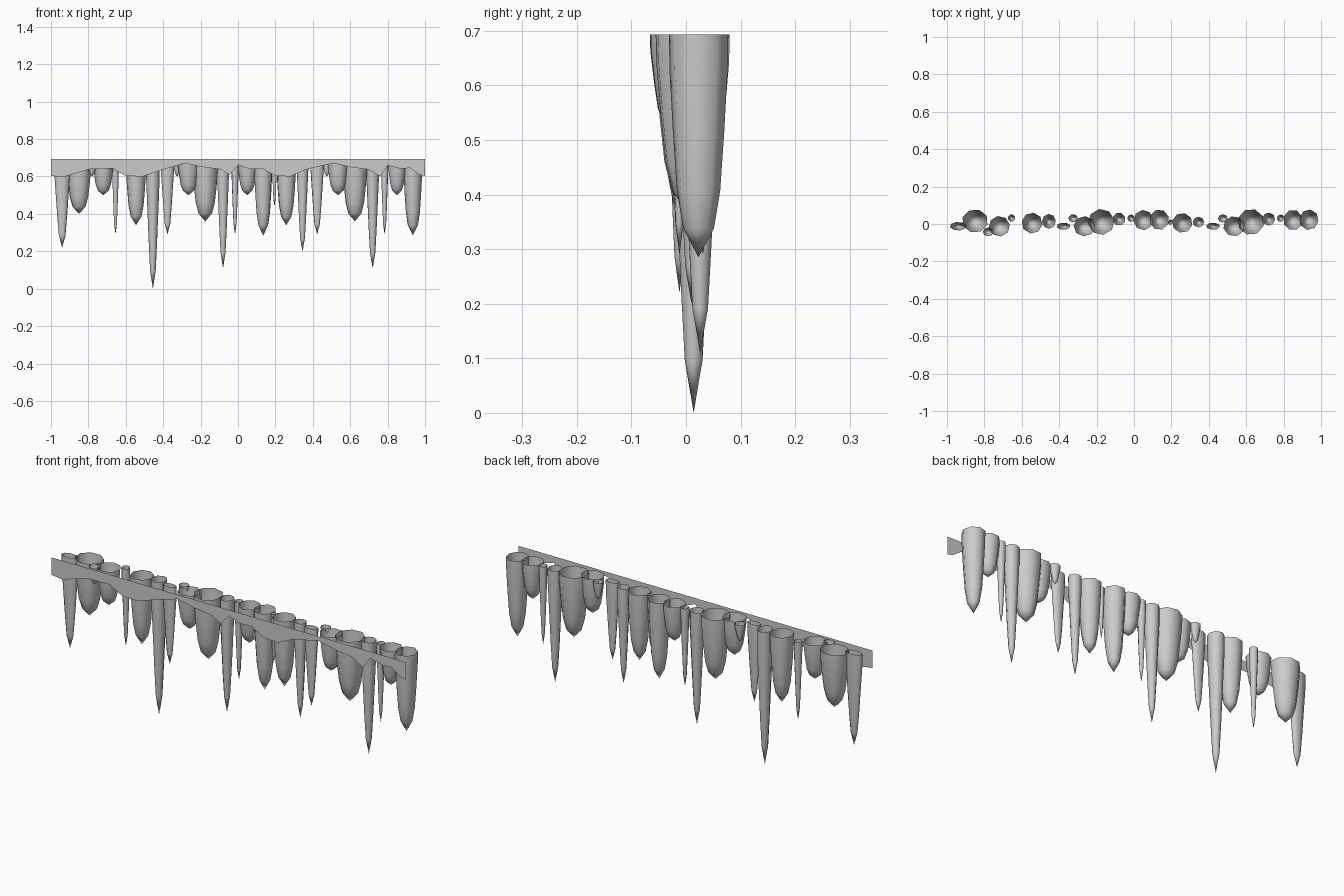
import bpy, math

TOP = 0.693
SIDES = 8
# relative depth, relative radius for slender and for stout icicles
SLIM = [(0, 1), (.13, .99), (.4, .79), (.65, .6), (.86, .41), (1, 0)]
STOUT = [(0, 1), (.16, .98), (.45, .86), (.7, .73), (.87, .52), (1, 0)]


def mesh_object(name, verts, faces):
    mesh = bpy.data.meshes.new(name)
    mesh.from_pydata(verts, [], faces)
    mesh.update()
    obj = bpy.data.objects.new(name, mesh)
    bpy.context.collection.objects.link(obj)
    return obj


def icicle(i, x, y, rx, ry, tip):
    """Open-topped tapering tube closed by a pointed tip."""
    profile = STOUT if rx > 0.046 else SLIM
    verts, faces = [], []
    for t, r in profile[:-1]:
        for k in range(SIDES):
            a = 2 * math.pi * (k + 0.3 * i) / SIDES
            verts.append((x + rx * r * math.cos(a), y + ry * r * math.sin(a),
                          TOP + (tip - TOP) * t))
    verts.append((x, y, tip))
    rings = len(profile) - 1
    for j in range(rings):
        for k in range(SIDES):
            a, b = j * SIDES + k, j * SIDES + (k + 1) % SIDES
            if j < rings - 1:
                faces.append((a, a + SIDES, b + SIDES, b))
            else:
                faces.append((a, len(verts) - 1, b))
    obj = mesh_object(f"icicle_{i:02d}", verts, faces)
    obj.data.shade_smooth()


# Icicles that occur once: x, y, radius x, radius y, tip height
single = [
    (-.94, -.012, .045, .023, .22), (-.85, .016, .07, .063, .40),
    (-.78, -.042, .028, .024, .60), (-.72, -.012, .057, .055, .50),
    (-.655, .032, .02, .02, .29), (-.545, .005, .056, .056, .34),
    (-.455, .014, .037, .04, .0), (.195, .01, .014, .014, .44),
    (.258, .006, .055, .053, .34), (.345, .01, .031, .028, .20),
]
# Group repeated 0.8 further along
group = [
    (-.377, -.012, .037, .019, .29), (-.325, .03, .026, .022, .60),
    (-.265, -.012, .058, .054, .50), (-.175, .011, .071, .07, .36),
    (-.08, .026, .035, .035, .11), (-.016, .031, .02, .02, .29),
    (.05, .021, .053, .054, .50), (.135, .023, .052, .055, .285),
]
items = single + group + [(x + .8, *rest) for x, *rest in group]
for n, item in enumerate(items):
    icicle(n + 1, *item)

# Flat front strip of ice with a wavy lower edge
edge = [
    (-1, .604), (-.94, .596), (-.79, .64), (-.67, .642), (-.6, .603),
    (-.51, .6), (-.42, .631), (-.285, .671), (-.2, .652), (-.09, .638),
    (-.045, .61), (.003, .662), (.06, .64), (.13, .642), (.2, .604),
    (.28, .6), (.36, .637), (.51, .671), (.6, .65), (.7, .637),
    (.76, .6), (.8, .66), (.865, .642), (.92, .645), (.97, .61), (1, .603),
]
Y = -.077
verts = [(x, Y, z) for x, z in edge] + [(x, Y, TOP) for x, z in edge]
m = len(edge)
mesh_object("front_ice_strip", verts,
            [(i, i + 1, i + 1 + m, i + m) for i in range(m - 1)])
